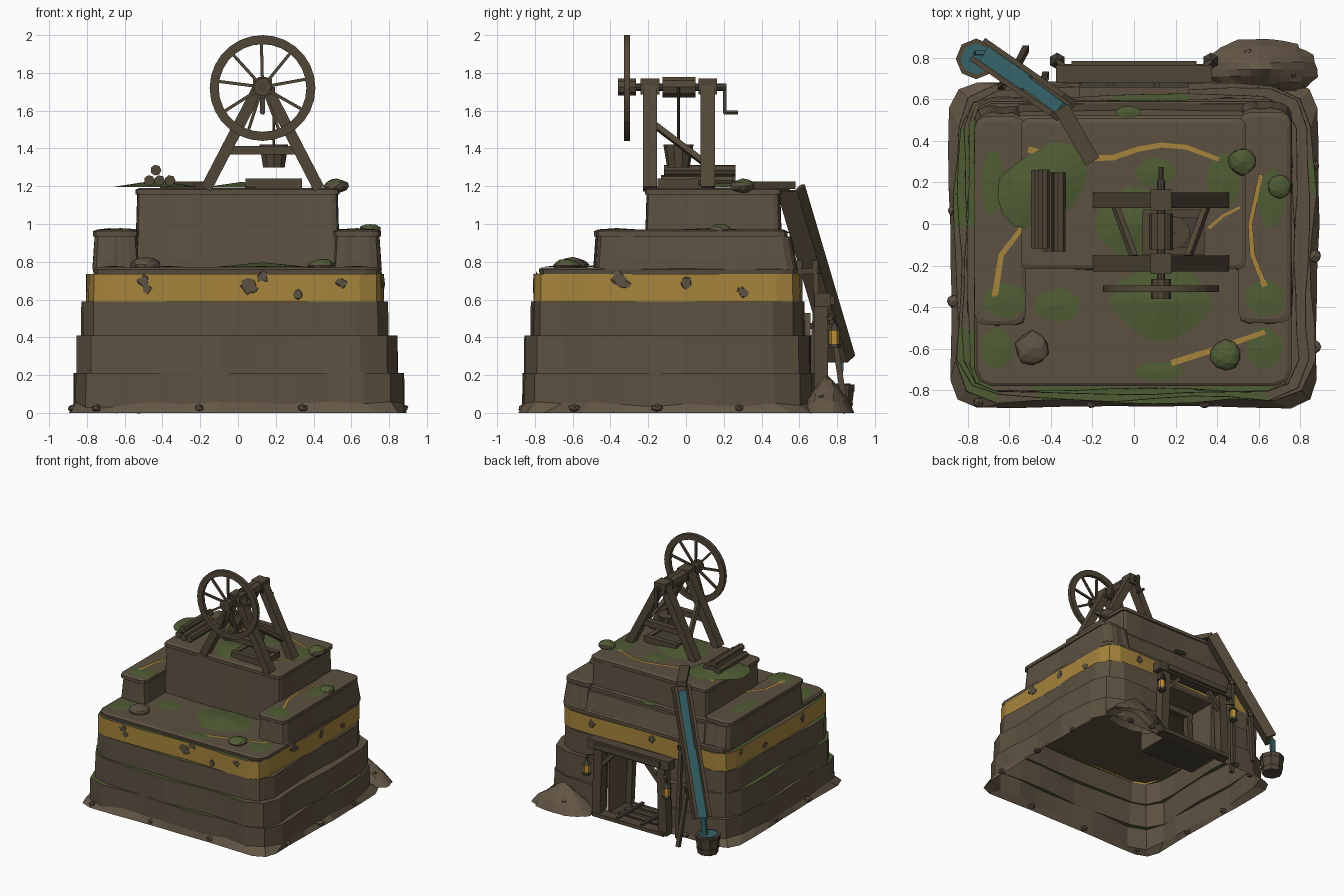
import bpy, bmesh, math, random
from mathutils import Vector as V, Matrix
from mathutils.bvhtree import BVHTree

if "Cube" in bpy.data.objects:
    bpy.data.objects.remove(bpy.data.objects["Cube"])
random.seed(4)

def mat(name, *c):
    m = bpy.data.materials.new(name)
    m.diffuse_color = (*c, 1)
    m.use_nodes = True
    m.node_tree.nodes["Principled BSDF"].inputs["Base Color"].default_value = m.diffuse_color
    return m
ROCK = mat("dark rock", .108, .082, .053)
SOIL = mat("loose soil", .125, .093, .060)
WOOD = mat("old wood", .082, .062, .038)
OCHRE = mat("ochre ore", .38, .23, .045)
MOSS = mat("moss green", .078, .108, .034)
WATER = mat("teal water", .036, .125, .14)
GLOW = mat("lantern amber", .50, .28, .04)
IRON = mat("dark iron", .06, .05, .038)

def obj(name, bm, *mats):
    me = bpy.data.meshes.new(name)
    bm.to_mesh(me)
    bm.free()
    for m in mats:
        me.materials.append(m)
    o = bpy.data.objects.new(name, me)
    bpy.context.collection.objects.link(o)
    return o

def frame(p, q, side):
    z = (q - p).normalized()
    s = V(side)
    if abs(z.dot(s.normalized())) > .95:
        s = V((1, 0, 0))
    y = (s - z * s.dot(z)).normalized()
    x = y.cross(z)
    return Matrix.Translation((p + q) / 2) @ Matrix((x, y, z)).transposed().to_4x4()

def beam(name, p, q, w, h, m=WOOD, side=(0, 1, 0)):
    """Timber from p to q; h is its size along side."""
    p, q = V(p), V(q)
    bm = bmesh.new()
    bmesh.ops.create_cube(bm, size=1, matrix=frame(p, q, side) @ Matrix.Diagonal((w, h, (q - p).length, 1)))
    return obj(name, bm, m)

def box(name, x0, x1, y0, y1, z0, z1, m=WOOD):
    ym = (y0 + y1) / 2
    return beam(name, (x0, ym, (z0+z1)/2), (x1, ym, (z0+z1)/2), z1-z0, y1-y0, m)

def cyl(name, p, q, r1, r2, n=8, m=WOOD, rough=0):
    p, q = V(p), V(q)
    bm = bmesh.new()
    bmesh.ops.create_cone(bm, cap_ends=True, segments=n, radius1=r1, radius2=r2, depth=(q - p).length)
    for v in bm.verts:
        v.co.xy *= 1 + random.uniform(-rough, rough)
    bm.transform(frame(p, q, (0, 1, 0)))
    return obj(name, bm, m)

def ring_pts(x0, x1, y0, y1, r, k=6):
    """Rounded rectangle, counterclockwise: (x, y, normal angle)."""
    out = []
    cs = [(x1-r, y0+r, -90), (x1-r, y1-r, 0), (x0+r, y1-r, 90), (x0+r, y0+r, 180)]
    for i, (cx, cy, a) in enumerate(cs):
        for j in range(3):
            t = math.radians(a + 45 * j)
            out.append((cx + r*math.cos(t), cy + r*math.sin(t), t))
        nx, ny, na = cs[(i+1) % 4]
        ax, ay, t = out[-1]
        t2 = math.radians(na)
        bx, by = nx + r*math.cos(t2), ny + r*math.sin(t2)
        out += [(ax + (bx-ax)*j/(k+1), ay + (by-ay)*j/(k+1), t) for j in range(1, k+1)]
    return out

def loft(rings):
    """rings: (z, rect, radius, jitter list, z jitter)."""
    bm, prev = bmesh.new(), None
    for z, rect, r, jit, zj in rings:
        cur = [bm.verts.new((x + j*math.cos(t), y + j*math.sin(t), z + random.uniform(-zj, zj)))
               for (x, y, t), j in zip(ring_pts(*rect, r), jit)]
        if prev:
            for i in range(len(cur)):
                k = (i+1) % len(cur)
                bm.faces.new((prev[i], prev[k], cur[k], cur[i]))
        prev = cur
    bm.faces.new(prev)
    return bm

def jitter(a):
    """Wavy in-and-out offsets around a ring."""
    k, f = random.choice((5, 6, 7)), random.uniform(0, 6)
    return [a * (.65*math.sin(math.tau*i*k/36 + f) + random.uniform(-.4, .4)) for i in range(36)]

# hollow stepped hill with an ore band
layers = [(.045, .21, (-.86, .865, -.86, .67), .019, .2), (.21, .41, (-.84, .84, -.84, .65), .018, .19),
          (.41, .59, (-.815, .782, -.815, .622), .017, .16), (.59, .735, (-.8, .765, -.8, .6), .01, .12)]
rings = [(0, (-.885, .885, -.88, .69), .13, jitter(.01), 0)]
for z0, z1, rect, a, r in layers:
    j = jitter(a)
    rings += [(z0, rect, r, j, .016 if z0 < .1 else 0), (z1, [c * .998 for c in rect], r, j, 0)]
flat = [0] * 36
rings += [(.735, (-.765, .755, -.775, .59), .08, flat, 0), (.76, (-.768, .76, -.78, .59), .08, flat, 0),
          (.77, (-.755, .74, -.765, .58), .07, flat, 0)]
bm = loft(rings)
for co, no in (((.26, 0, 0), (1, 0, 0)), ((-.26, 0, 0), (1, 0, 0)), ((0, 0, .52), (0, 0, 1))):
    fs = [f for f in bm.faces if f.calc_center_median().y > .5]
    geom = set(fs) | {e for f in fs for e in f.edges} | {v for f in fs for v in f.verts}
    bmesh.ops.bisect_plane(bm, geom=list(geom), plane_co=co, plane_no=no)
hole = [f for f in bm.faces if (c := f.calc_center_median()).y > .5 and abs(c.x) < .26 and c.z < .52]
bmesh.ops.delete(bm, geom=hole, context='FACES')
bm.normal_update()
for f in bm.faces:
    c = f.calc_center_median()
    if c.z < .04:
        f.material_index = 1
    elif .6 < c.z < .73:
        f.material_index = 2
    elif abs(f.normal.z) > .7 and c.z < .74 and math.sin(c.x*5 + 1) + math.sin(c.y*6) > .1:
        f.material_index = 3
tree = BVHTree.FromBMesh(bm)
obj("stepped_hill", bm, ROCK, SOIL, OCHRE, MOSS)
# underside of the ore slab closes the hollow
obj("hollow_ceiling", loft([(.588, (-.785, .75, -.785, .585), .15, flat, 0)]), ROCK)

# upper blocks with a lipped cap
def block(name, x0, x1, y0, y1, z0, z1, r, back=0):
    def g(d, b=0):
        return (x0-d, x1+d, y0-d, y1+d+b)
    j = jitter(.006)
    obj(name, loft([(z0, g(.012, back), r, j, 0), (z1-.035, g(0, back*.6), r, j, 0), (z1-.035, g(.012), r, flat, 0),
                    (z1-.008, g(.012), r, flat, 0), (z1, g(-.008), r, flat, 0)]), ROCK)
block("left_terrace", -.755, -.535, -.475, .505, .76, .97, .05, .05)
block("right_terrace", .515, .745, -.465, .525, .76, .97, .05, .05)
block("rear_terrace", -.56, .54, .2, .51, .76, .95, .03, .06)
block("top_block", -.53, .525, -.205, .495, .76, 1.19, .03)

# moss patches
def patch(x, y, z, rx, ry, rot=0, h=.006, n=14):
    bm = bmesh.new()
    M = Matrix.Translation((x, y, z)) @ Matrix.Rotation(math.radians(rot), 4, 'Z')
    rim = []
    for i in range(n):
        t, s = 2*math.pi*i/n, random.uniform(.88, 1.06)
        rim.append(bm.verts.new(M @ V((rx*s*math.cos(t), ry*s*math.sin(t), 0))))
    top = bm.verts.new(M @ V((0, 0, h)))
    for i in range(n):
        bm.faces.new((rim[i], rim[(i+1) % n], top))
    bm.faces.new(rim[::-1])
    obj("moss_patch", bm, MOSS)
for a in [(-.43, .19, 1.197, .25, .18, 35, .035), (.02, 0, 1.193, .22, .19, 0, .03), (.13, -.375, .772, .25, .19, 0, .025),
          (.1, .25, 1.192, .1, .07), (.43, .2, 1.192, .08, .14), (-.62, -.37, .972, .11, .09), (-.68, .2, .972, .06, .16),
          (.63, -.36, .972, .1, .09), (.66, .12, .972, .07, .15), (-.37, -.39, .772, .12, .08), (-.66, -.6, .772, .08, .1),
          (.12, -.71, .772, .12, .05), (.63, -.6, .772, .09, .1), (-.03, .54, .952, .06, .03)]:
    patch(*a)

# ore veins on the flat tops
def vein(z, w, pts):
    bm, prev = bmesh.new(), None
    P = [V((*p, z)) for p in pts]
    for i, p in enumerate(P):
        d = (P[min(i+1, len(P)-1)] - P[max(i-1, 0)]).normalized()
        s = V((-d.y, d.x, 0)) * w * (1 - .35 * i / len(P))
        cur = [bm.verts.new(p + s), bm.verts.new(p - s)]
        if prev:
            bm.faces.new((prev[0], prev[1], cur[1], cur[0]))
        prev = cur
    obj("ore_vein", bm, OCHRE)
vein(1.197, .015, [(-.51, .36), (-.35, .31), (-.1, .32), (.02, .36), (.13, .38), (.25, .37), (.41, .31)])
vein(.975, .015, [(-.67, -.35), (-.64, -.15), (-.54, -.02)])
vein(.979, .014, [(.63, -.3), (.57, -.15), (.56, 0), (.61, .24)])
vein(.775, .015, [(.18, -.67), (.4, -.6), (.63, -.52)])
vein(1.197, .008, [(.36, -.02), (.43, .04), (.51, .08)])

# rock flecks on the ore band
for x, y, z, r in [(-.5, -1, .70, .03), (-.48, -1, .66, .025), (.05, -1, .67, .04), (.08, -1, .66, .025), (.13, -1, .72, .03),
                   (.32, -1, .63, .025), (.55, -1, .69, .03), (1, -.35, .71, .04), (1, -.32, .68, .025), (1, 0, .69, .03),
                   (1, .3, .64, .03), (-1, -.4, .68, .035), (-1, .1, .64, .03), (-1, .4, .7, .03), (.45, 1, .68, .035), (-.1, 1, .69, .03)]:
    d = V((0 if abs(x) < 1 else -x, 0 if abs(y) < 1 else -y, 0))
    hit, no, *_ = tree.ray_cast(V((x, y, z)), d)
    if hit:
        cyl("rock_fleck", hit - no*.003, hit + no*.004, r, r*.9, 8, ROCK, .4)

# boulders
def stone(x, y, z, r, h, mossy=False, m=ROCK):
    bm = bmesh.new()
    bmesh.ops.create_icosphere(bm, subdivisions=1 if r < .04 else 2, radius=1)
    for v in bm.verts:
        v.co *= random.uniform(.9, 1.05)
        v.co = V((x + v.co.x*r, y + v.co.y*r, max(0, z + v.co.z*h)))
    bm.normal_update()
    for f in bm.faces:
        f.material_index = int(mossy and f.normal.z > .6)
    obj("boulder", bm, m, MOSS)
stone(-.49, -.6, .785, .085, .04)
stone(.44, -.63, .78, .075, .035, True)
stone(.52, .3, 1.2, .068, .04, True)
stone(.7, .18, .97, .06, .03, True)
for i in range(22):
    t = i / 22 * 8
    s, u = int(t) % 4, (t % 1) * 1.5 - .75
    stone(*[(u, -.86), (.87, u*.8-.1), (u, .69) if abs(u) > .35 else (.42, .72), (-.87, u*.8-.1)][s], .025, random.uniform(.022, .036), .022)

# spoil heap
bm = bmesh.new()
bmesh.ops.create_grid(bm, x_segments=10, y_segments=8, size=1)
for v in bm.verts:
    r = max(abs(v.co.x), abs(v.co.y))
    p = v.co.xy.normalized() * r * random.uniform(.95, 1.04) if r else v.co.xy
    v.co = V((.61 + p.x*.275, .745 + p.y*.15, .2 * max(0, 1 - r)**.85 + random.uniform(0, .012) * (r < .95)))
obj("spoil_heap", bm, SOIL)
for x, y, z in [(.42, .78, .04), (.55, .82, .08), (.68, .8, .1), (.76, .72, .08)]:
    stone(x, y, z, .025, .02)

# headframe: two A-frames, bearings, ties and braces
CX, CZ = .13, 1.725
for y in (-.19, .115):
    for s in (-1, 1):
        beam("frame_leg", (CX + s*.01, y, CZ+.02), (CX + s*.3, y, 1.185), .06, .075)
    beam("frame_tie", (CX-.17, y, 1.39), (CX+.17, y, 1.39), .045, .05)
    box("bearing_block", CX-.05, CX+.05, y-.05, y+.05, CZ-.04, CZ+.045)
for s in (-1, 1):
    beam("frame_brace", (CX + s*.13, -.16, 1.52), (CX + s*.22, .09, 1.33), .03, .03)
cyl("axle", (CX, -.36, CZ), (CX, .21, CZ), .02, .02, 8, IRON)
cyl("rope_drum", (CX, -.125, CZ), (CX, .05, CZ), .057, .057, 10)
cyl("wheel_hub", (CX, -.36, CZ), (CX, -.265, CZ), .048, .048, 10)
beam("crank_arm", (CX, .205, CZ+.02), (CX, .205, 1.585), .025, .02, IRON)
cyl("crank_handle", (CX, .2, 1.59), (CX, .275, 1.59), .012, .012, 6)

# winding wheel
bm = bmesh.new()
N, prof = 28, [(.28, -.327), (.28, -.297), (.232, -.297), (.232, -.327)]
loops = [[bm.verts.new((CX + r*math.cos(2*math.pi*i/N), y, CZ - .005 + r*math.sin(2*math.pi*i/N))) for r, y in prof] for i in range(N)]
for i in range(N):
    a, b = loops[i], loops[(i+1) % N]
    for j in range(4):
        bm.faces.new((a[j], a[(j+1) % 4], b[(j+1) % 4], b[j]))
bmesh.ops.recalc_face_normals(bm, faces=bm.faces)
obj("wheel_rim", bm, WOOD)
for i in range(9):
    t = 2*math.pi*i/9 + .2
    beam("wheel_spoke", (CX, -.312, CZ), (CX + .24*math.cos(t), -.312, CZ - .005 + .24*math.sin(t)), .016, .016)

# rope, hoist bucket and shaft collar
cyl("hoist_rope", (.19, -.04, CZ), (.19, -.04, 1.42), .007, .007, 6)
cyl("hoist_bucket", (.19, -.04, 1.30), (.19, -.04, 1.42), .06, .08, 10)
for y in (-.13, .05):
    box("shaft_collar", .04, .34, y-.02, y+.02, 1.19, 1.24)
for x in (.06, .32):
    box("shaft_collar", x-.02, x+.02, -.13, .05, 1.19, 1.235)
box("shaft_opening", .07, .31, -.12, .04, 1.19, 1.225, IRON)

# log pile
for x, z in [(-.47, 1.23), (-.415, 1.23), (-.36, 1.23), (-.435, 1.285)]:
    e = random.uniform(-.01, .01)
    cyl("log", (x, -.125+e, z), (x, .255+e, z), .029, .029, 7)

# tunnel portal with lining, rails and lanterns
for s in (-1, 1):
    beam("portal_post", (s*.31, .715, 0), (s*.29, .715, .57), .075, .075)
    beam("tunnel_lining", (s*.255, .53, 0), (s*.255, .53, .53), .02, .26, ROCK)
    beam("tunnel_post", (s*.225, .42, 0), (s*.2, .42, .52), .05, .05)
    beam("portal_brace", (s*.28, .73, .42), (s*.15, .73, .56), .035, .035)
    beam("tunnel_rail", (s*.11, .41, .03), (s*.11, .75, .03), .02, .025, IRON)
    x, y = s*.37, .785
    beam("lantern_bracket", (s*.29, .73, .5), (x, y, .5), .02, .02)
    cyl("lantern_base", (x, y, .345), (x, y, .365), .034, .034, 6, IRON)
    cyl("lantern_glass", (x, y, .365), (x, y, .435), .028, .028, 6, GLOW)
    cyl("lantern_roof", (x, y, .435), (x, y, .475), .04, .01, 6, IRON)
    cyl("lantern_hook", (x, y, .47), (x, y, .505), .006, .006, 5, IRON)
box("portal_lintel", -.375, .375, .68, .765, .56, .635)
box("portal_cap_board", -.3, .3, .755, .785, .575, .62)
box("portal_sill", -.33, .33, .68, .77, 0, .03)
box("tunnel_ceiling", -.26, .26, .4, .66, .51, .53, ROCK)
box("tunnel_lintel", -.23, .23, .395, .445, .46, .51)
for y in (.46, .54, .62):
    box("tunnel_sleeper", -.18, .18, y-.02, y+.02, .01, .022)
box("tunnel_floor", -.26, .26, .4, .7, 0, .012, IRON)

# water flume, trestles and barrel
P, Q = V((-.34, .555, 1.19)), V((-.725, .822, .285))
d = (Q - P).normalized()
side = V((0, 0, 1)).cross(d).normalized()
up = d.cross(side)
up = up if up.z > 0 else -up
beam("flume_floor", P - up*.03, Q - up*.03, .13, .02, WOOD, up)
for s in (-1, 1):
    beam("flume_side", P + side*s*.053, Q + side*s*.053, .025, .08, WOOD, up)
beam("flume_water", P + d*.04 - up*.01 + side*.006, P.lerp(Q, .5) - up*.01, .062, .02, WATER, up)
beam("flume_water", P.lerp(Q, .48) - up*.012, Q - up*.012, .08, .02, WATER, up)
beam("feed_trough", (-.2, .3, 1.205), (-.35, .56, 1.205), .075, .04, WOOD, (0, 0, 1))
for t, w in ((.4, .07), (.72, .12)):
    c = P.lerp(Q, t) - up*.04
    for s in (-1, 1):
        foot = c + side*s*w
        beam("flume_leg", c + side*s*.05, (foot.x, foot.y + .02, 0), .03, .03)
    beam("flume_cross", c + side*.08 - V((0, 0, .06)), c - side*.08 - V((0, 0, .06)), .03, .03)
B = V((-.76, .795, 0))
cyl("barrel", B, B + V((0, 0, .15)), .08, .098, 8)
for z, r in ((.035, .087), (.115, .096)):
    cyl("barrel_hoop", B + V((0, 0, z)), B + V((0, 0, z+.018)), r, r+.002, 8, IRON)
cyl("barrel_water", B + V((0, 0, .15)), B + V((0, 0, .156)), .075, .075, 8, WATER)
beam("falling_water", (-.74, .825, .29), (-.75, .82, .15), .045, .02, WATER)
